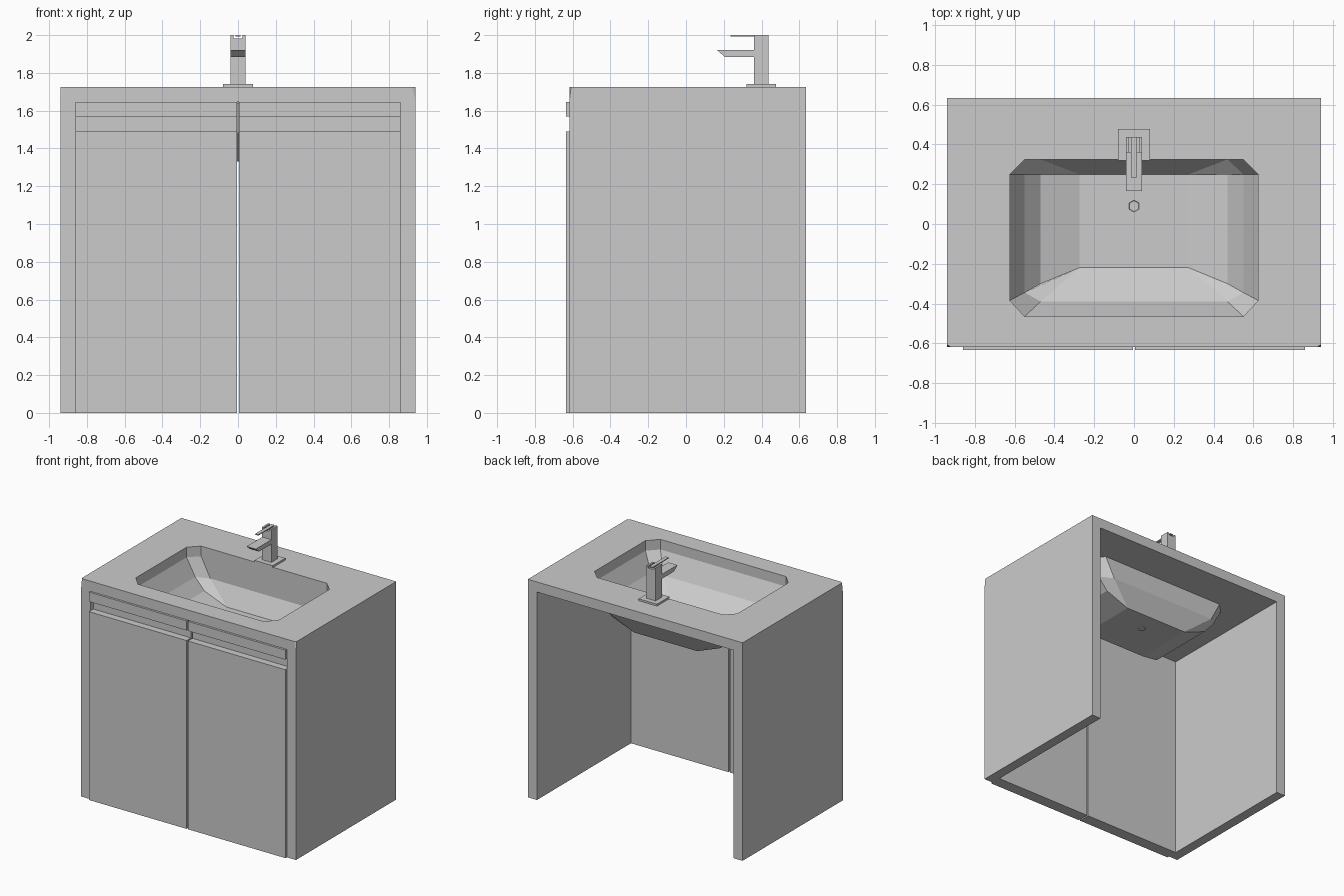
import bpy, bmesh
from mathutils import Vector

if "Cube" in bpy.data.objects:
    bpy.data.objects.remove(bpy.data.objects["Cube"])


def make(name, verts, faces):
    me = bpy.data.meshes.new(name)
    me.from_pydata(verts, [], faces)
    bm = bmesh.new()
    bm.from_mesh(me)
    bmesh.ops.recalc_face_normals(bm, faces=bm.faces)
    bm.to_mesh(me)
    bm.free()
    ob = bpy.data.objects.new(name, me)
    bpy.context.collection.objects.link(ob)
    return ob


def prism(name, profile, axis, a, b):
    """Extrude a 2D profile along an axis: 'x' takes (y, z), 'y' takes (x, z), 'z' takes (x, y)."""
    k = 'xyz'.index(axis)
    n = len(profile)
    verts = []
    for t in (a, b):
        for p in profile:
            v = list(p)
            v.insert(k, t)
            verts.append(v)
    faces = [list(range(n)), list(range(n, 2 * n))]
    faces += [[i, (i + 1) % n, n + (i + 1) % n, n + i] for i in range(n)]
    return make(name, verts, faces)


def box(name, x0, x1, y0, y1, z0, z1):
    return prism(name, [(x0, y0), (x1, y0), (x1, y1), (x0, y1)], 'z', z0, z1)


def octagon(xs, xc, front, front_c, back_c, back, zs, zc):
    """Symmetric chamfered ring; xs/zs are the side points, xc/zc the front and back points."""
    right = [(xc, front, zc), (xs, front_c, zs), (xs, back_c, zs), (xc, back, zc)]
    return right + [(-x, y, z) for x, y, z in reversed(right)]


W, FRONT, BACK, TOP, UNDER = 0.94, -0.618, 0.635, 1.725, 1.645

# Cabinet sides and the two fronts with a recessed grip channel
door = [(-0.54, 0), (-0.635, 0), (-0.635, 1.49), (-0.58, 1.49),
        (-0.58, 1.57), (-0.635, 1.57), (-0.635, UNDER), (-0.54, UNDER)]
for s, side in ((-1, "left"), (1, "right")):
    box(side + "_side_panel", *sorted((s * 0.86, s * W)), FRONT, BACK, 0, UNDER)
    prism(side + "_door", door, 'x', s * 0.006, s * 0.86)

# Worktop slab with an octagonal opening
corners = [(W, FRONT), (W, BACK), (-W, BACK), (-W, FRONT)]
verts, faces = [], []
for z in (TOP, UNDER):
    o = len(verts)
    verts += [(x, y, z) for x, y in corners]
    verts += octagon(0.625, 0.55, -0.465, -0.385, 0.25, 0.325, z, z)
    for i in range(4):
        faces.append([o + i, o + 4 + 2 * i, o + 5 + 2 * i])
        faces.append([o + i, o + 5 + 2 * i, o + 4 + (2 * i + 2) % 8, o + (i + 1) % 4])
for start, n in ((0, 4), (4, 8)):
    for i in range(n):
        a, b = start + i, start + (i + 1) % n
        faces.append([a, b, b + 12, a + 12])
worktop = make("worktop", verts, faces)

# Small tapered facets on the front corners of the worktop
bm = bmesh.new()
bm.from_mesh(worktop.data)
for s in (-1, 1):
    p = Vector((s * 0.922, FRONT, TOP))
    q = Vector((s * W, FRONT + 0.01, TOP))
    r = Vector((s * W, FRONT, UNDER + 0.003))
    normal = (q - p).cross(r - p)
    if normal.x * s < 0:
        normal.negate()
    bmesh.ops.bisect_plane(bm, geom=bm.verts[:] + bm.edges[:] + bm.faces[:],
                           plane_co=p, plane_no=normal, clear_outer=True)
    bmesh.ops.holes_fill(bm, edges=[e for e in bm.edges if e.is_boundary], sides=0)
bmesh.ops.recalc_face_normals(bm, faces=bm.faces)
bm.to_mesh(worktop.data)
bm.free()

# Faceted basin bowl
rings = [octagon(0.625, 0.55, -0.465, -0.385, 0.25, 0.325, UNDER, UNDER),
         octagon(0.55, 0.47, -0.39, -0.345, 0.25, 0.325, 1.51, 1.49),
         octagon(0.47, 0.275, -0.22, -0.30, 0.25, 0.25, 1.42, 1.345)]
verts = sum(rings, [])
faces = [[8 * k + i, 8 * k + (i + 1) % 8, 8 * k + 8 + (i + 1) % 8, 8 * k + 8 + i]
         for k in range(2) for i in range(8)]
faces += [[16, 19, 20, 23], [16, 17, 18, 19], [20, 21, 22, 23]]
bowl = make("basin_bowl", verts, faces)
bm = bmesh.new()
bm.from_mesh(bowl.data)
bm.faces.ensure_lookup_table()
if bm.faces[16].normal.z < 0:
    bmesh.ops.reverse_faces(bm, faces=bm.faces[:])
bm.to_mesh(bowl.data)
bm.free()
shell = bowl.modifiers.new("shell", 'SOLIDIFY')
shell.thickness, shell.offset = 0.01, -1

# Hexagonal drain
bpy.ops.mesh.primitive_cylinder_add(vertices=6, radius=0.03, depth=0.02, location=(0, 0.09, 1.34))
drain = bpy.context.object
drain.name = "drain"
bm = bmesh.new()
bm.from_mesh(drain.data)
top = max(bm.faces, key=lambda f: f.calc_center_median().z)
bmesh.ops.inset_region(bm, faces=[top], thickness=0.006)
bmesh.ops.translate(bm, verts=top.verts[:], vec=(0, 0, -0.012))
bm.to_mesh(drain.data)
bm.free()

# Tap: base plate, grooved column, slanted spout, thin lever
box("tap_base", -0.08, 0.08, 0.32, 0.477, TOP, 1.74)
column = [(-0.04, 1.74), (0.04, 1.74), (0.04, 2.0), (0.025, 2.0),
          (0.025, 1.983), (-0.025, 1.983), (-0.025, 2.0), (-0.04, 2.0)]
prism("tap_column", column, 'y', 0.36, 0.437)
prism("tap_spout", [(0.36, 1.885), (0.36, 1.92), (0.165, 1.92), (0.205, 1.885)], 'x', -0.04, 0.04)
box("tap_lever", -0.014, 0.014, 0.235, 0.437, 1.993, 2.0)
